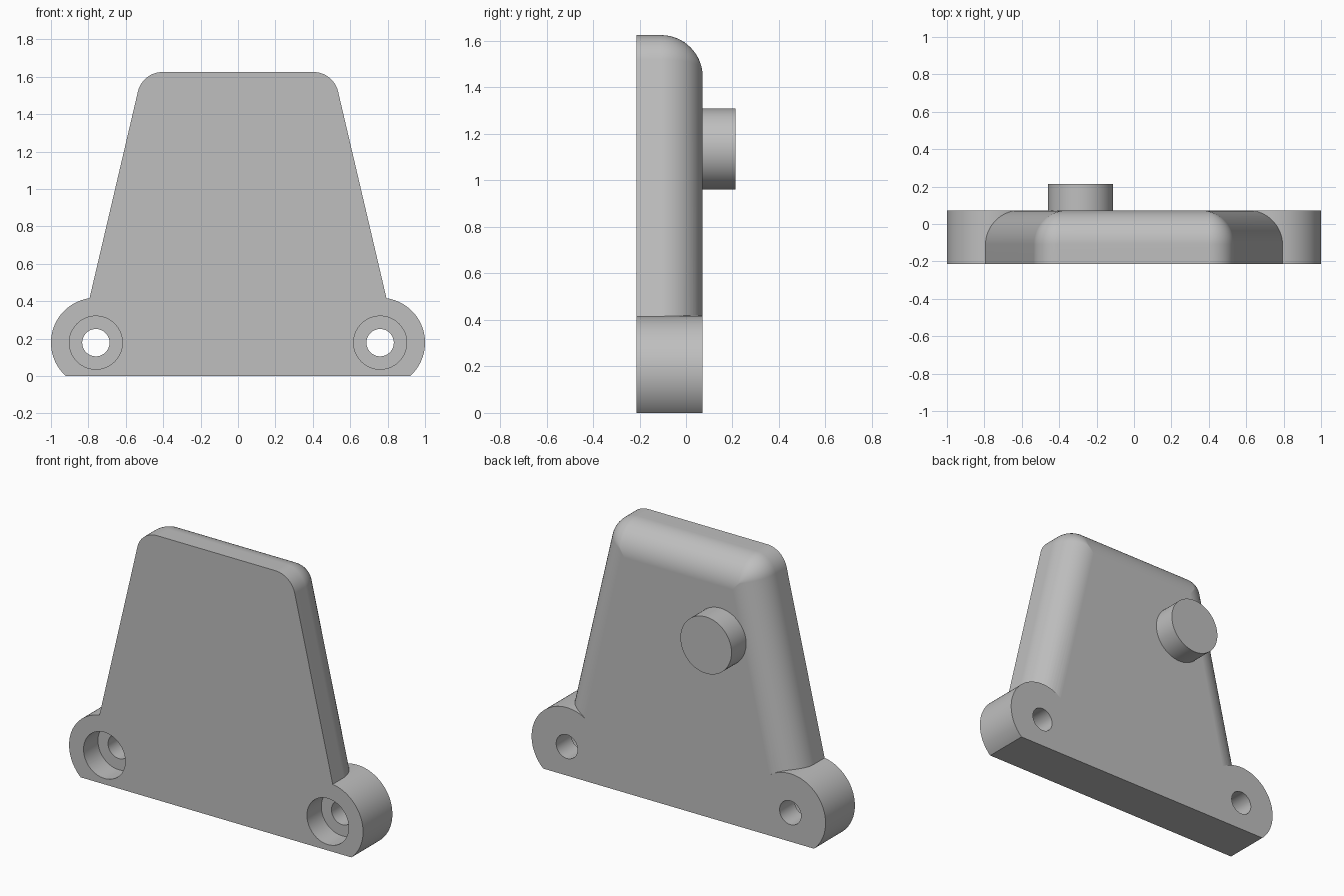
import bpy, bmesh, math
from mathutils import Vector

cube = bpy.data.objects.get("Cube")
if cube:
    bpy.data.objects.remove(cube, do_unlink=True)

FRONT, BACK, PEG_END = -0.213, 0.072, 0.213
TOP, HALF_BASE, SLOPE = 1.625, 0.891, 0.234
CORNER, FILLET = 0.135, 0.18
LOBE_X, LOBE_Z, LOBE_R = 0.76, 0.178, 0.24

grey = bpy.data.materials.new("plain_grey")
grey.use_nodes = True
grey.diffuse_color = (0.52, 0.52, 0.52, 1)
grey.node_tree.nodes["Principled BSDF"].inputs["Base Color"].default_value = (0.52, 0.52, 0.52, 1)


def loft(name, rings):
    """Closed solid through rings of (x, z) points, each at its own y."""
    bm = bmesh.new()
    loops = [[bm.verts.new((x, y, z)) for x, z in pts] for y, pts in rings]
    n = len(loops[0])
    for a, b in zip(loops, loops[1:]):
        for i in range(n):
            j = (i + 1) % n
            bm.faces.new((a[i], a[j], b[j], b[i]))
    bm.faces.new(loops[0])
    bm.faces.new(loops[-1])
    bmesh.ops.recalc_face_normals(bm, faces=bm.faces)
    mesh = bpy.data.meshes.new(name)
    bm.to_mesh(mesh)
    bm.free()
    mesh.materials.append(grey)
    obj = bpy.data.objects.new(name, mesh)
    bpy.context.collection.objects.link(obj)
    return obj


def arc(cx, cz, r, start, end, steps):
    span = end - start
    return [(cx + r * math.cos(start + span * i / steps),
             cz + r * math.sin(start + span * i / steps)) for i in range(steps + 1)]


def cylinder(name, cx, cz, r, y0, y1):
    pts = arc(cx, cz, r, 0, math.tau, 64)[:-1]
    return loft(name, [(y0, pts), (y1, pts)])


def plate_outline(inset):
    """Tapered outline with rounded top corners, moved inward by inset."""
    lean = math.atan(SLOPE)
    r = max(CORNER - inset, 0.003)
    cz = TOP - inset - r
    cx = HALF_BASE - SLOPE * cz - (inset + r) / math.cos(lean)
    foot = HALF_BASE - inset / math.cos(lean)
    right = [(foot, 0)] + arc(cx, cz, r, lean, math.pi / 2, 12)
    return right + [(-x, z) for x, z in reversed(right)]


def combine(target, tool, operation):
    mod = target.modifiers.new("combine", "BOOLEAN")
    mod.operation, mod.object, mod.solver = operation, tool, "EXACT"
    bpy.context.view_layer.objects.active = target
    bpy.ops.object.modifier_apply(modifier=mod.name)
    bpy.data.objects.remove(tool, do_unlink=True)


# Tapered plate with a broad fillet round its rear edge
rings = [(FRONT, plate_outline(0))]
for i in range(17):
    t = math.pi / 2 * i / 16
    rings.append((BACK - FILLET + FILLET * math.sin(t),
                  plate_outline(FILLET * (1 - math.cos(t)))))
plate = loft("mounting_plate", rings)

# Round mounting ears, flat at the foot, with counterbored screw holes
dip = math.asin(LOBE_Z / LOBE_R)
for side in (-1, 1):
    pts = arc(side * LOBE_X, LOBE_Z, LOBE_R, -dip, math.pi + dip, 72)
    pts[0], pts[-1] = (pts[0][0], 0), (pts[-1][0], 0)
    combine(plate, loft("ear", [(FRONT, pts), (BACK, pts)]), "UNION")
for side in (-1, 1):
    x = side * LOBE_X
    combine(plate, cylinder("counterbore", x, LOBE_Z, 0.142, FRONT - 0.1, FRONT + 0.14), "DIFFERENCE")
    combine(plate, cylinder("screw_hole", x, LOBE_Z, 0.073, FRONT - 0.1, BACK + 0.1), "DIFFERENCE")

# Round peg on the rear face
peg = cylinder("rear_peg", -0.285, 1.135, 0.174, BACK - 0.02, PEG_END)

# Smooth curves, crisp edges, flat broad faces
for obj in (plate, peg):
    bpy.ops.object.select_all(action="DESELECT")
    obj.select_set(True)
    bpy.context.view_layer.objects.active = obj
    bpy.ops.object.shade_smooth_by_angle(angle=math.radians(30))
    weighted = obj.modifiers.new("flat_faces", "WEIGHTED_NORMAL")
    weighted.keep_sharp = True
